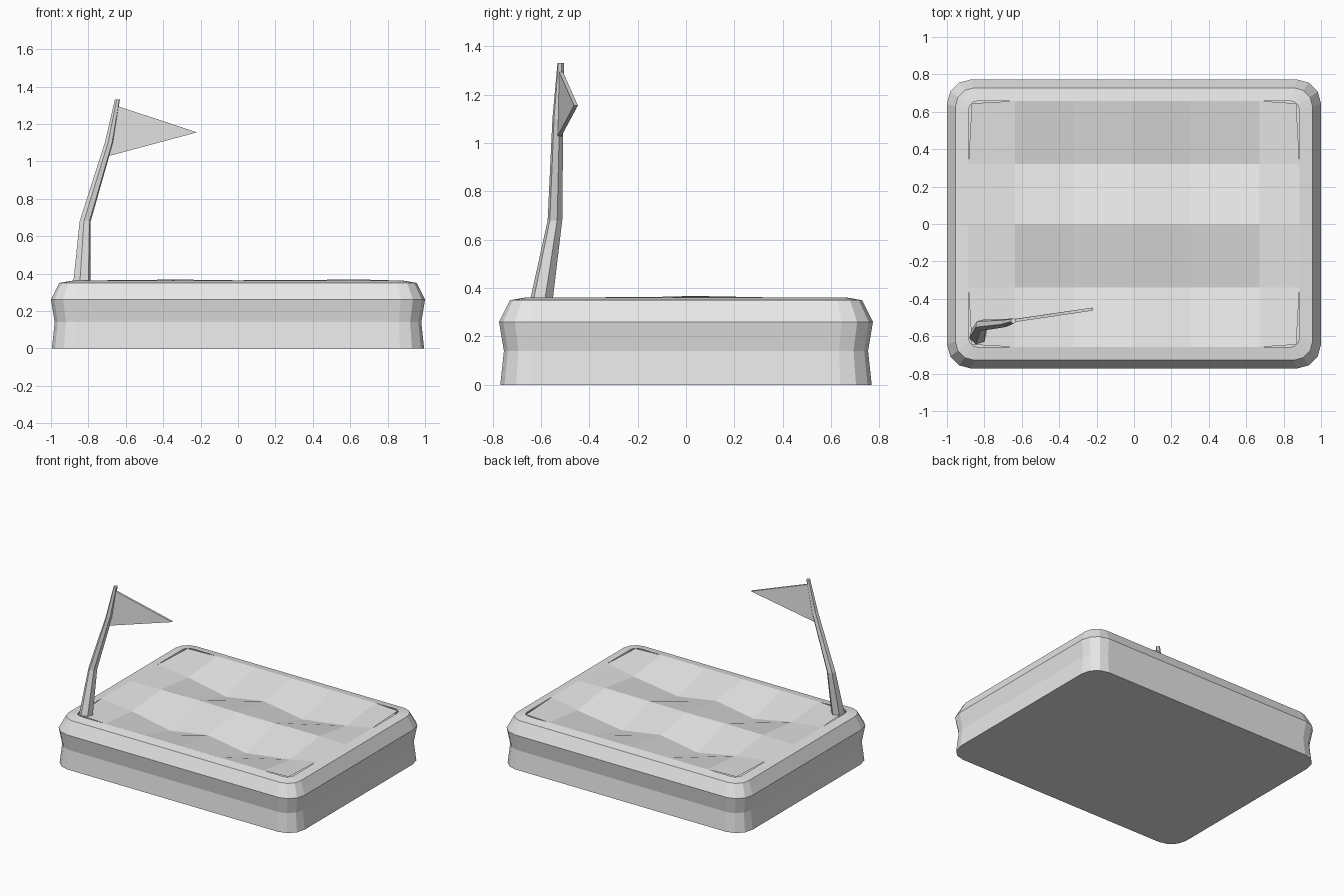
import bpy
import bmesh
import math
from mathutils import Vector

cube = bpy.data.objects.get("Cube")
if cube:
    bpy.data.objects.remove(cube, do_unlink=True)

grey = bpy.data.materials.new("light_grey")
grey.use_nodes = True
colour = (0.8, 0.8, 0.8, 1.0)
grey.diffuse_color = colour
grey.node_tree.nodes["Principled BSDF"].inputs["Base Color"].default_value = colour


def finish(name, bm, fix_normals=True):
    if fix_normals:
        bmesh.ops.recalc_face_normals(bm, faces=bm.faces)
    mesh = bpy.data.meshes.new(name)
    bm.to_mesh(mesh)
    bm.free()
    mesh.materials.append(grey)
    obj = bpy.data.objects.new(name, mesh)
    bpy.context.collection.objects.link(obj)
    return obj


def loft(bm, rings):
    """Join successive rings of points with quads."""
    loops = [[bm.verts.new(p) for p in ring] for ring in rings]
    for low, high in zip(loops, loops[1:]):
        for i in range(len(low)):
            j = (i + 1) % len(low)
            bm.faces.new((low[i], low[j], high[j], high[i]))
    return loops


def rounded_rectangle(half_x, half_y, radius, z, steps=3):
    points = []
    for corner, (sx, sy) in enumerate([(1, 1), (-1, 1), (-1, -1), (1, -1)]):
        for k in range(steps + 1):
            a = math.pi / 2 * (corner + k / steps)
            points.append((sx * (half_x - radius) + radius * math.cos(a),
                           sy * (half_y - radius) + radius * math.sin(a), z))
    return points


# Base with pinched sides and a rounded rim: inset, corner radius, height
profile = [(0.005, 0.13, 0), (0.02, 0.12, 0.14), (0, 0.13, 0.26),
           (0.045, 0.1, 0.35), (0.115, 0.05, 0.362)]
bm = bmesh.new()
loops = loft(bm, [rounded_rectangle(1 - d, 0.773 - d, r, z) for d, r, z in profile])
bm.faces.new(loops[0][::-1])
finish("base", bm, fix_normals=False)

# Rippled top: crests along the middle row, uneven troughs on either side
columns = [-0.885, -0.635, -0.32, -0.01, 0.305, 0.67, 0.885]
rows = [-0.66, -0.34, 0, 0.32, 0.66]
rows[0], rows[-1] = -0.658, 0.658
trough = [0, -0.03, -0.09, -0.04, -0.09, -0.04, 0]
crest = [0, 0.003, 0.006, 0.002, 0.004, 0.006, 0]
bm = bmesh.new()
grid = []
for j, y in enumerate(rows):
    line = []
    for i, x in enumerate(columns):
        wave = trough[i] if j % 2 else crest[i] if j == 2 else 0
        inset = 0.98 if i in (0, 6) and j in (0, 4) else 1
        line.append(bm.verts.new((x * inset, y * inset, 0.362 + wave)))
    grid.append(line)
for a, b in zip(grid, grid[1:]):
    for i in range(len(columns) - 1):
        bm.faces.new((a[i], a[i + 1], b[i + 1], b[i]))
finish("rippled_top", bm, fix_normals=False)

# Bent, tapering six-sided pole: centre and radius
path = [(-0.835, -0.598, 0.35, 0.048), (-0.817, -0.542, 0.68, 0.031),
        (-0.69, -0.53, 1.1, 0.023), (-0.645, -0.518, 1.33, 0.014)]
bm = bmesh.new()
rings = []
for x, y, z, r in path:
    angles = [math.tau * k / 6 + 0.3 for k in range(6)]
    rings.append([(x + r * math.cos(a), y + r * math.sin(a), z) for a in angles])
loops = loft(bm, rings)
bm.faces.new(loops[0][::-1])
bm.faces.new(loops[-1])
finish("pole", bm)

# Thin triangular flag
corners = [Vector((-0.65, -0.518, 1.297)), Vector((-0.705, -0.525, 1.025)),
           Vector((-0.22, -0.455, 1.155))]
normal = (corners[1] - corners[0]).cross(corners[2] - corners[0]).normalized()
bm = bmesh.new()
loops = loft(bm, [[c + normal * side for c in corners] for side in (-0.008, 0.008)])
bm.faces.new(loops[0][::-1])
bm.faces.new(loops[1])
finish("flag", bm)
